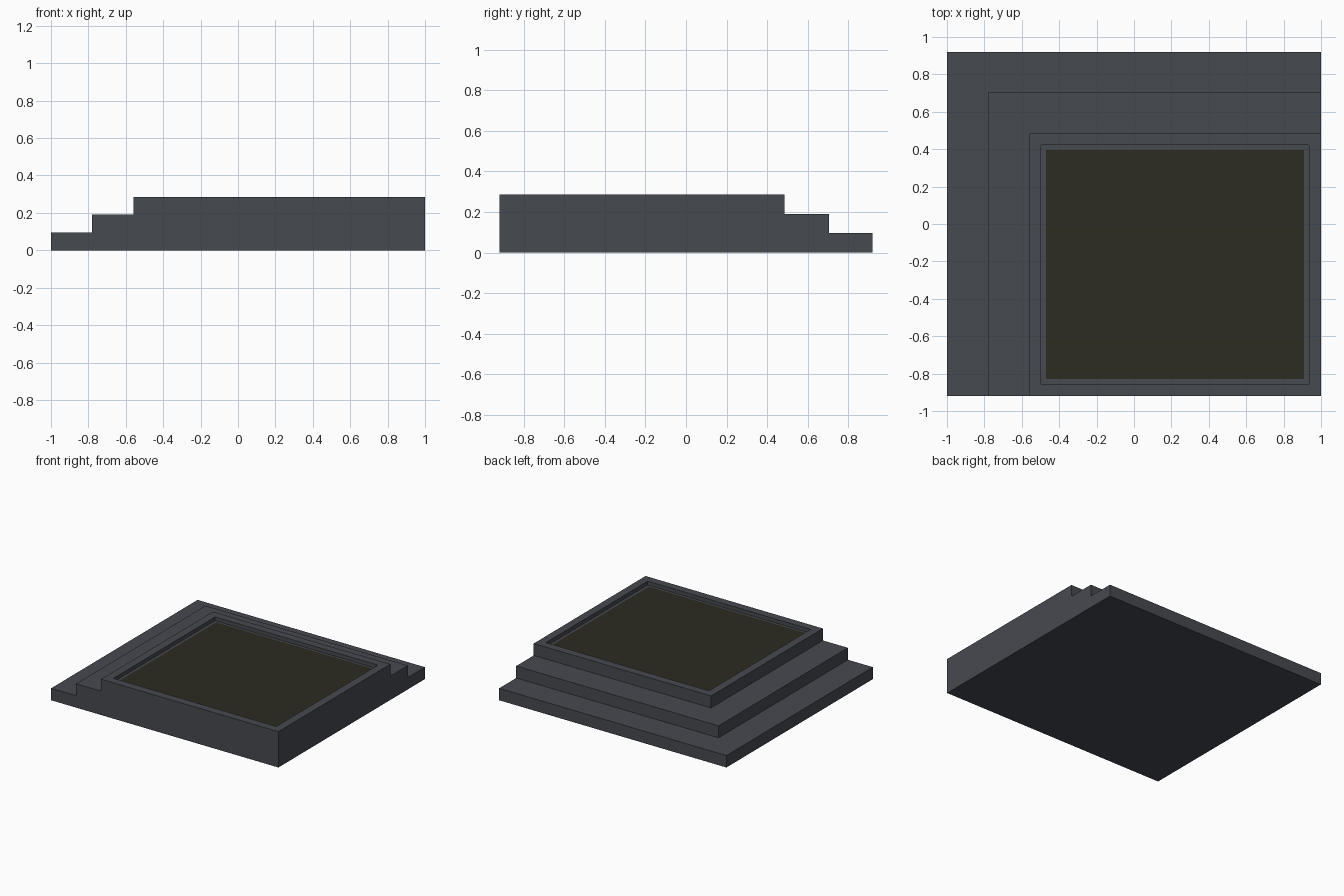
import bpy, bmesh

if "Cube" in bpy.data.objects:
    bpy.data.objects.remove(bpy.data.objects["Cube"])


def material(name, rgb):
    m = bpy.data.materials.new(name)
    m.diffuse_color = (*rgb, 1.0)
    m.use_nodes = True
    m.node_tree.nodes["Principled BSDF"].inputs["Base Color"].default_value = m.diffuse_color
    return m


def add_object(name, bm, mat):
    bmesh.ops.recalc_face_normals(bm, faces=bm.faces[:])
    mesh = bpy.data.meshes.new(name)
    bm.to_mesh(mesh)
    bm.free()
    mesh.materials.append(mat)
    ob = bpy.data.objects.new(name, mesh)
    bpy.context.collection.objects.link(ob)
    return ob


def raise_faces(bm, faces, dz, keep=False):
    """Extrude faces vertically, removing the covered originals."""
    out = bmesh.ops.extrude_face_region(bm, geom=faces)["geom"]
    for v in out:
        if isinstance(v, bmesh.types.BMVert):
            v.co.z += dz
    if not keep:
        old = [f for f in faces if f.is_valid]
        bmesh.ops.delete(bm, geom=old, context="FACES")


stone = material("dark grey stone", (0.062, 0.067, 0.078))
soil = material("dark olive panel", (0.026, 0.025, 0.015))

STEP = 0.095          # riser height
XS = (-1.0, -0.78, -0.56, 1.0)
YS = (0.92, 0.705, 0.485, -0.92)
RIM, DEPTH = 0.09, 0.03

# Stepped corner base: a 3 x 3 floor grid, raised in shrinking regions
bm = bmesh.new()
grid = [[bm.verts.new((x, y, 0)) for y in YS] for x in XS]
for i in range(3):
    for j in range(3):
        bm.faces.new((grid[i][j], grid[i][j + 1], grid[i + 1][j + 1], grid[i + 1][j]))
for level in range(3):
    z = level * STEP
    region = []
    for f in bm.faces:
        c = f.calc_center_median()
        flat = all(abs(v.co.z - z) < 1e-4 for v in f.verts)
        if flat and c.x > XS[level] and c.y < YS[level]:
            region.append(f)
    raise_faces(bm, region, STEP, keep=(level == 0))
bmesh.ops.recalc_face_normals(bm, faces=bm.faces[:])

# Shallow recess in the top landing
top = max(bm.faces, key=lambda f: f.calc_center_median().z)
bmesh.ops.inset_individual(bm, faces=[top], thickness=RIM)
raise_faces(bm, [top], -DEPTH)
add_object("stepped_base", bm, stone)

# Panel filling the recess floor
bm = bmesh.new()
bmesh.ops.create_cube(bm, size=1)
x0, x1, y0, y1 = XS[2] + RIM, XS[3] - RIM, YS[3] + RIM, YS[2] - RIM
for v in bm.verts:
    v.co.x = x0 if v.co.x < 0 else x1
    v.co.y = y0 if v.co.y < 0 else y1
    v.co.z = 3 * STEP - DEPTH + (-0.005 if v.co.z < 0 else 0.004)
add_object("inset_panel", bm, soil)
